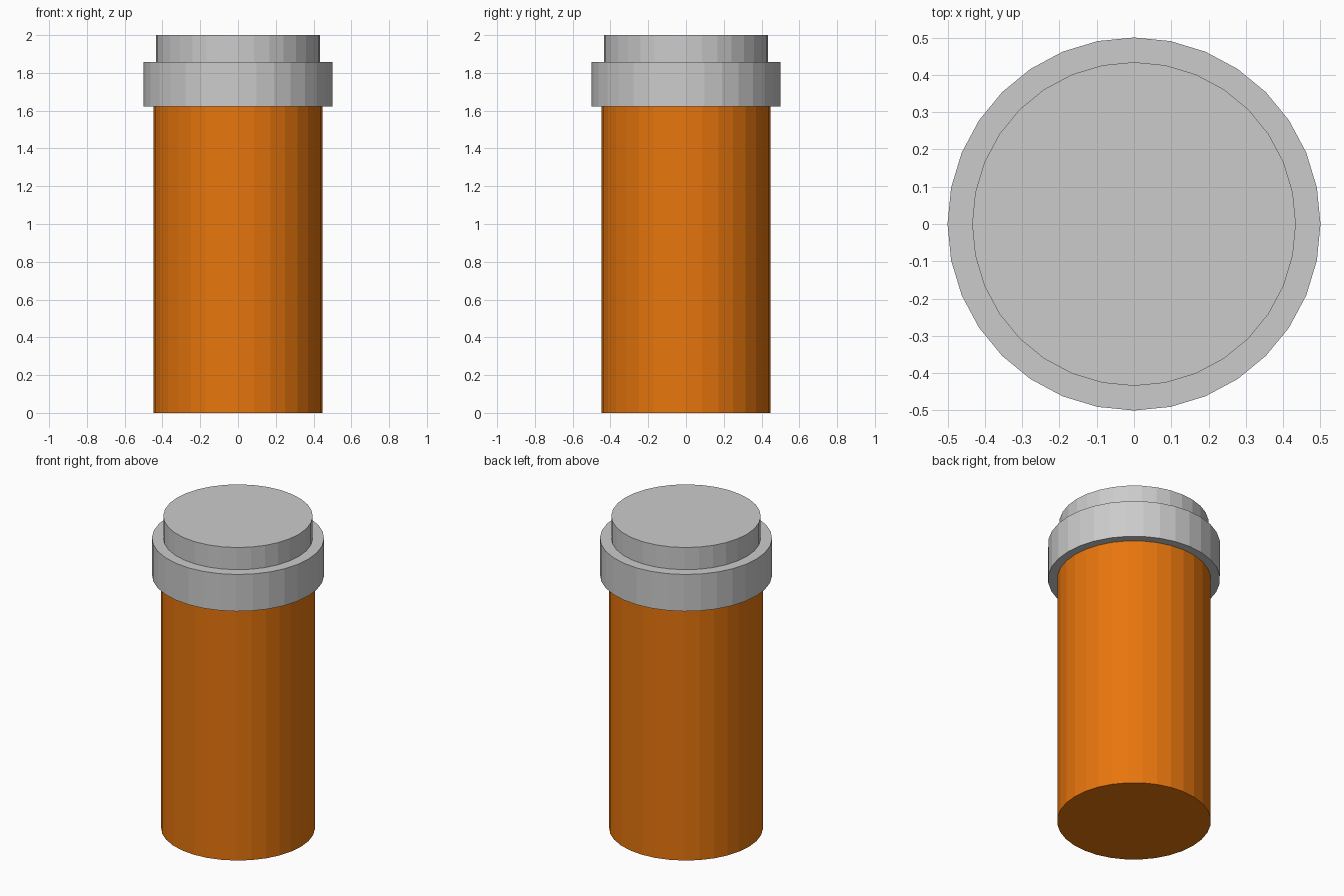
import bpy, bmesh
from math import cos, sin, tau

if "Cube" in bpy.data.objects:
    bpy.data.objects.remove(bpy.data.objects["Cube"])

SIDES = 32


def lathe(name, profile, color=None):
    """Closed flat-shaded solid from (radius, z) rings, bottom to top."""
    bm = bmesh.new()
    rings = [[bm.verts.new((r * cos(tau * i / SIDES), r * sin(tau * i / SIDES), z))
              for i in range(SIDES)] for r, z in profile]
    for low, high in zip(rings, rings[1:]):
        for i in range(SIDES):
            j = (i + 1) % SIDES
            bm.faces.new((low[i], low[j], high[j], high[i]))
    bm.faces.new(rings[0][::-1])
    bm.faces.new(rings[-1])
    mesh = bpy.data.meshes.new(name)
    bm.to_mesh(mesh)
    bm.free()
    obj = bpy.data.objects.new(name, mesh)
    bpy.context.collection.objects.link(obj)
    if color:
        mat = bpy.data.materials.new(name + "_color")
        mat.diffuse_color = color
        mat.use_nodes = True
        mat.node_tree.nodes["Principled BSDF"].inputs["Base Color"].default_value = mat.diffuse_color
        mesh.materials.append(mat)
    return obj


# Orange container
lathe("bottle_body", [(0.447, 0), (0.447, 1.622)], (0.8, 0.18, 0.004, 1))

# Stepped cap: wide collar and narrower raised top
lathe("bottle_cap", [(0.5, 1.622), (0.5, 1.858), (0.434, 1.858), (0.434, 2.0)])
